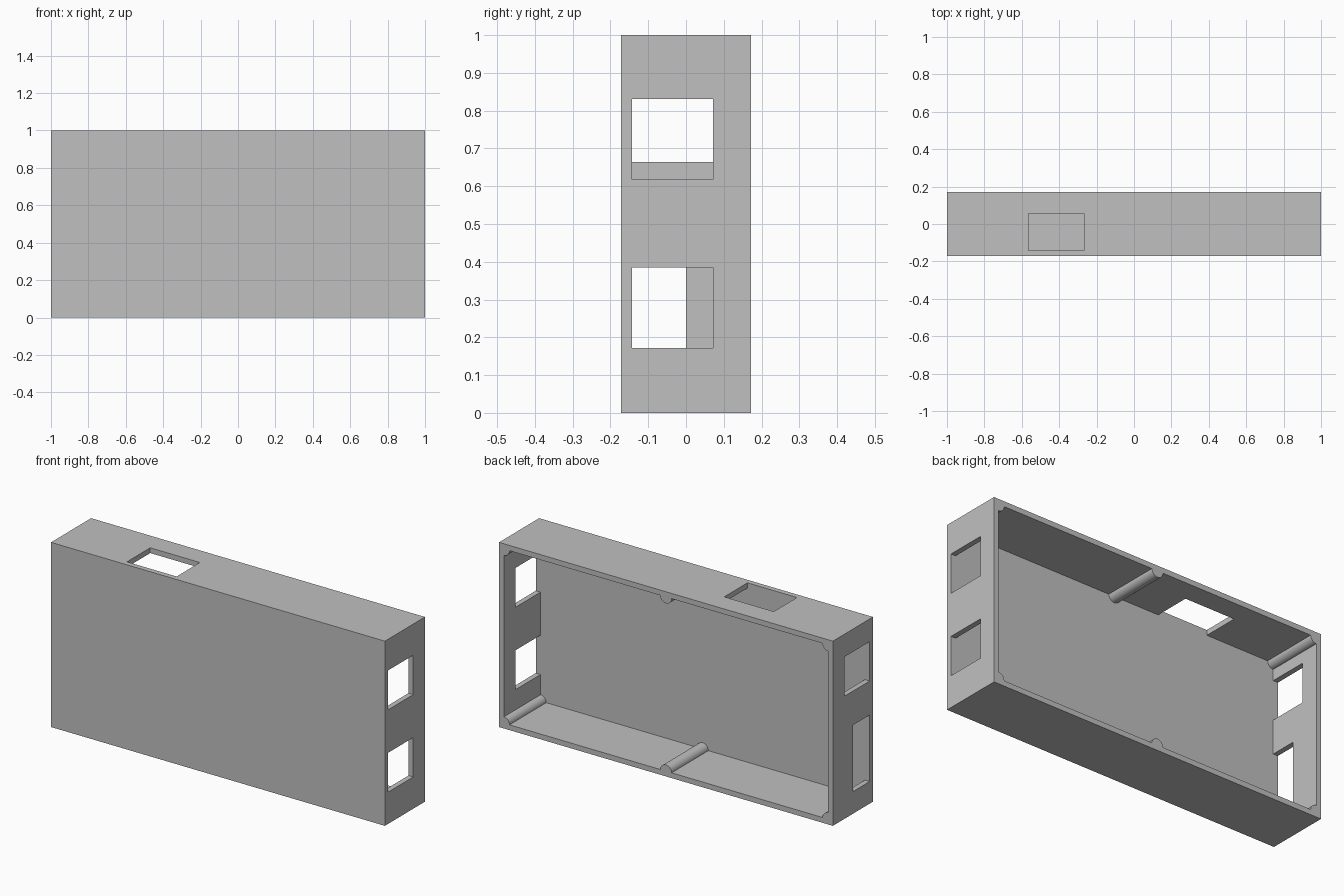
import bpy
import bmesh
import math

# Remove only the default cube
old = bpy.data.objects.get("Cube")
if old:
    bpy.data.objects.remove(old, do_unlink=True)

HALF_X, HALF_Y, HEIGHT = 1.0, 0.1714, 1.0
WALL = 0.0286
INNER_X = HALF_X - WALL
FRONT_IN = -HALF_Y + WALL
POST_R = 0.034

# Single plain grey
grey = bpy.data.materials.new("plain_grey")
grey.use_nodes = True
GREY = (0.53, 0.53, 0.53, 1.0)
grey.diffuse_color = GREY
grey.node_tree.nodes["Principled BSDF"].inputs["Base Color"].default_value = GREY


def finish(name, bm):
    bmesh.ops.recalc_face_normals(bm, faces=bm.faces)
    mesh = bpy.data.meshes.new(name)
    bm.to_mesh(mesh)
    bm.free()
    mesh.materials.append(grey)
    obj = bpy.data.objects.new(name, mesh)
    bpy.context.collection.objects.link(obj)
    return obj


def box(name, xs, ys, zs):
    bm = bmesh.new()
    bmesh.ops.create_cube(bm, size=1)
    for v in bm.verts:
        v.co = [lo if c < 0 else hi for c, (lo, hi) in zip(v.co, (xs, ys, zs))]
    return finish(name, bm)


def cut(target, cutter):
    bpy.context.view_layer.objects.active = target
    mod = target.modifiers.new("cut", 'BOOLEAN')
    mod.operation = 'DIFFERENCE'
    mod.solver = 'EXACT'
    mod.object = cutter
    bpy.ops.object.modifier_apply(modifier=mod.name)
    bpy.data.objects.remove(cutter, do_unlink=True)


# Case: a solid block hollowed out from the back
case = box("case", (-HALF_X, HALF_X), (-HALF_Y, HALF_Y), (0, HEIGHT))
cut(case, box("cavity", (-INNER_X, INNER_X), (FRONT_IN, 0.5),
              (WALL, HEIGHT - WALL)))

# Openings in the two side walls and the roof
left_wall, right_wall = (0.9, 1.1), (-1.1, -0.9)
openings = [
    (left_wall, (FRONT_IN, 0.071), (0.172, 0.385)),
    (left_wall, (FRONT_IN, 0.071), (0.618, 0.831)),
    (right_wall, (FRONT_IN, 0.0), (0.12, 0.48)),
    (right_wall, (FRONT_IN, 0.071), (0.664, 0.877)),
    ((-0.565, -0.268), (FRONT_IN, 0.056), (0.9, 1.1)),
]
for opening in openings:
    cut(case, box("opening", *opening))


def post(name, x, z, start, sweep):
    """Rounded post running from the front wall to the open rim."""
    steps = 16
    bm = bmesh.new()
    verts = []
    if sweep < math.pi:
        verts.append(bm.verts.new((x, FRONT_IN, z)))
    for i in range(steps + 1):
        a = start + sweep * i / steps
        verts.append(bm.verts.new((x + POST_R * math.cos(a), FRONT_IN,
                                   z + POST_R * math.sin(a))))
    face = bm.faces.new(verts)
    ext = bmesh.ops.extrude_face_region(bm, geom=[face], use_keep_orig=True)
    for v in ext["geom"]:
        if isinstance(v, bmesh.types.BMVert):
            v.co.y = HALF_Y
    obj = finish(name, bm)
    bpy.ops.object.select_all(action='DESELECT')
    obj.select_set(True)
    bpy.context.view_layer.objects.active = obj
    bpy.ops.object.shade_smooth_by_angle(angle=math.radians(30))


# Quarter-round posts in the corners, half-round posts midway
quarter = math.pi / 2
post("bottom_left_post", INNER_X, WALL, quarter, quarter)
post("bottom_right_post", -INNER_X, WALL, 0, quarter)
post("top_left_post", INNER_X, HEIGHT - WALL, 2 * quarter, quarter)
post("top_right_post", -INNER_X, HEIGHT - WALL, 3 * quarter, quarter)
post("bottom_middle_post", 0, WALL, 0, math.pi)
post("top_middle_post", 0, HEIGHT - WALL, math.pi, math.pi)
